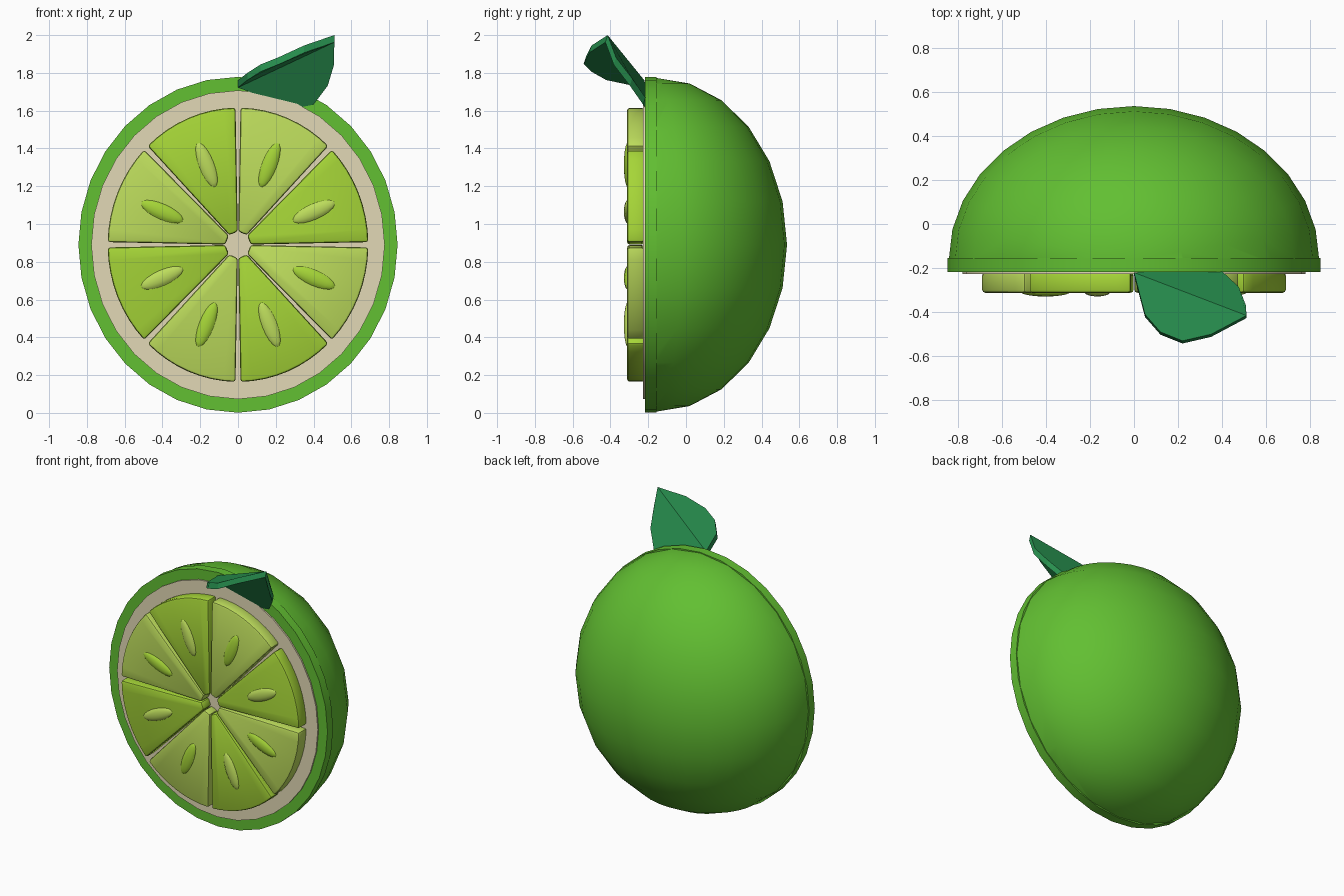
import bpy, bmesh
from math import sin, cos, pi, radians
from mathutils import Matrix, Vector

if "Cube" in bpy.data.objects:
    bpy.data.objects.remove(bpy.data.objects["Cube"])

CZ, STRETCH = 0.89, 1.052   # fruit centre height, slight vertical stretch


def material(name, hex_code):
    m = bpy.data.materials.new(name)
    rgb = [(int(hex_code[i:i + 2], 16) / 255) ** 2.2 for i in (0, 2, 4)]
    m.diffuse_color = (*rgb, 1)
    m.use_nodes = True
    m.node_tree.nodes["Principled BSDF"].inputs["Base Color"].default_value = m.diffuse_color
    return m


PEEL = material("peel_green", "62BE35")
PITH = material("pith_cream", "E2D8B4")
VIVID = material("pulp_vivid", "A4D43A")
PALE = material("pulp_pale", "BBDB5C")
LEAF = material("leaf_green", "2C8F50")


def finish(bm, name, mat, angle=30, bevel=0):
    bmesh.ops.recalc_face_normals(bm, faces=bm.faces[:])
    if bevel:
        edges = [e for e in bm.edges if e.calc_face_angle(0) > radians(30)]
        bmesh.ops.bevel(bm, geom=edges, offset=bevel, segments=2,
                        profile=0.5, affect='EDGES')
    me = bpy.data.meshes.new(name)
    bm.to_mesh(me)
    bm.free()
    me.materials.append(mat)
    if angle:
        me.shade_smooth()
        me.set_sharp_from_angle(angle=radians(angle))
    ob = bpy.data.objects.new(name, me)
    bpy.context.collection.objects.link(ob)
    return ob


def polar(a, r, y):
    return Vector((r * cos(a), y, CZ + STRETCH * r * sin(a)))


def prism(name, outline, y0, y1, mat, bevel=0):
    """Extrude an (angle, radius) outline from y0 to y1."""
    bm = bmesh.new()
    f = bm.faces.new([bm.verts.new(polar(a, r, y0)) for a, r in outline])
    ext = bmesh.ops.extrude_face_region(bm, geom=[f])
    for v in ext["geom"]:
        if isinstance(v, bmesh.types.BMVert):
            v.co.y = y1
    return finish(bm, name, mat, bevel=bevel)


def circle(r, n=32):
    return [(2 * pi * i / n, r) for i in range(n)]


# Rounded peel behind the cut
bm = bmesh.new()
bmesh.ops.create_uvsphere(bm, u_segments=32, v_segments=12, radius=1)
cut = bmesh.ops.bisect_plane(bm, geom=bm.verts[:] + bm.edges[:] + bm.faces[:],
                             plane_co=(0, 0, 0), plane_no=(0, -1, 0), clear_outer=True)
bmesh.ops.transform(bm, verts=bm.verts[:], matrix=Matrix.Translation((0, -0.16, CZ))
                    @ Matrix.Diagonal((0.84, 0.695, 0.84 * STRETCH, 1)))
finish(bm, "peel_dome", PEEL)

# Peel rim and pith disc
prism("peel_rim", circle(0.845), -0.155, -0.217, PEEL)
prism("pith_disc", circle(0.777), -0.17, -0.227, PITH)

# Eight pulp wedges, each with a seed
for i in range(8):
    a0 = i * pi / 4
    gap = radians(1.1)
    arc = [(a0 + gap + (pi / 4 - 2 * gap) * k / 8, 0.69) for k in range(9)]
    outline = arc + [(a0 + pi / 4 - gap, 0.067), (a0 + gap, 0.067)]
    mats = (VIVID, PALE) if i % 2 == 0 else (PALE, VIVID)
    prism(f"pulp_wedge_{i + 1}", outline, -0.22, -0.312, mats[0], bevel=0.014)

    bm = bmesh.new()
    bmesh.ops.create_uvsphere(bm, u_segments=16, v_segments=10, radius=1)
    mid = a0 + pi / 8
    for v in bm.verts:
        u, w, d = v.co.z * 0.122, v.co.x * 0.041, v.co.y * 0.022
        x = (0.435 + u) * cos(mid) - w * sin(mid)
        z = (0.435 + u) * sin(mid) + w * cos(mid)
        v.co = (x, -0.307 + d, CZ + STRETCH * z)
    finish(bm, f"seed_{i + 1}", mats[1])

# Folded leaf: two halves sharing a ridge from stem to tip
base, tip = (0, -0.22, 1.76), (0.51, -0.415, 2.0)
front_edge = [(0.05, -0.41, 1.80), (0.12, -0.49, 1.845),
              (0.22, -0.53, 1.885), (0.35, -0.50, 1.945)]
back_edge = [(0.508, -0.37, 1.88), (0.475, -0.285, 1.77),
             (0.40, -0.215, 1.67), (0.30, -0.20, 1.65)]
bm = bmesh.new()
vb, vt = bm.verts.new(base), bm.verts.new(tip)
bm.faces.new([vb] + [bm.verts.new(p) for p in front_edge] + [vt])
bm.faces.new([vb, vt] + [bm.verts.new(p) for p in back_edge])
bm.normal_update()
# Thicken towards the underside
down = Vector((0, -0.012, -0.038))
ext = bmesh.ops.extrude_face_region(bm, geom=bm.faces[:], use_keep_orig=True)
for v in ext["geom"]:
    if isinstance(v, bmesh.types.BMVert):
        v.co += down
finish(bm, "leaf", LEAF, angle=0)
